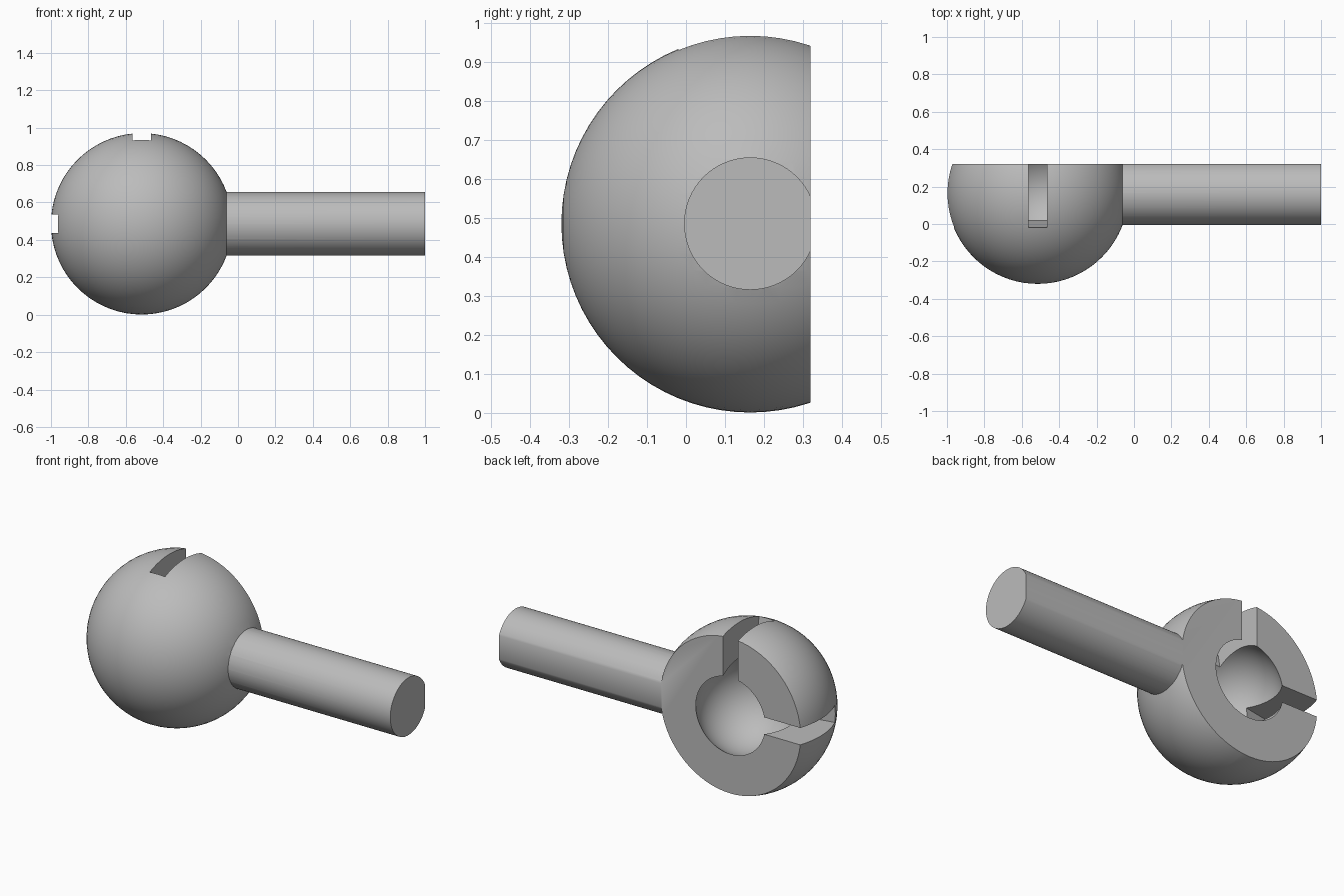
import bpy
import bmesh
from math import pi
from mathutils import Matrix, Vector

if "Cube" in bpy.data.objects:
    bpy.data.objects.remove(bpy.data.objects["Cube"], do_unlink=True)

CENTER = Vector((-0.515, 0.165, 0.486))
BALL_R, CAVITY_R, ROD_R = 0.485, 0.275, 0.17
BACK_Y = 0.32

grey = bpy.data.materials.new("plain grey")
grey.use_nodes = True
colour = (0.5, 0.5, 0.5, 1.0)
grey.diffuse_color = colour
grey.node_tree.nodes["Principled BSDF"].inputs["Base Color"].default_value = colour


def make_object(name, bm):
    bmesh.ops.recalc_face_normals(bm, faces=bm.faces)
    mesh = bpy.data.meshes.new(name)
    bm.to_mesh(mesh)
    bm.free()
    obj = bpy.data.objects.new(name, mesh)
    bpy.context.collection.objects.link(obj)
    mesh.materials.append(grey)
    return obj


def sphere(name, radius):
    # poles lie along y so the open end has a clean rim
    bm = bmesh.new()
    place = Matrix.Translation(CENTER) @ Matrix.Rotation(pi / 2, 4, 'X')
    bmesh.ops.create_uvsphere(bm, u_segments=72, v_segments=40, radius=radius, matrix=place)
    return make_object(name, bm)


def rod(name, x0, x1):
    bm = bmesh.new()
    place = Matrix.Translation((0.5 * (x0 + x1), CENTER.y, CENTER.z)) @ Matrix.Rotation(pi / 2, 4, 'Y')
    bmesh.ops.create_cone(bm, cap_ends=True, segments=64, radius1=ROD_R,
                          radius2=ROD_R, depth=x1 - x0, matrix=place)
    return make_object(name, bm)


def slot(name, angle):
    # wedge-ended slot pointing outwards, turned about the y axis
    profile = [(0, 0.064), (0.6, -0.048), (0.6, 0.5), (0, 0.5)]
    bm = bmesh.new()
    verts = [bm.verts.new((-0.05, y - CENTER.y, r)) for r, y in profile]
    face = bm.faces.new(verts)
    new = bmesh.ops.extrude_face_region(bm, geom=[face])["geom"]
    bmesh.ops.translate(bm, vec=(0.1, 0, 0),
                        verts=[g for g in new if isinstance(g, bmesh.types.BMVert)])
    bm.transform(Matrix.Translation(CENTER) @ Matrix.Rotation(angle, 4, 'Y'))
    return make_object(name, bm)


def combine(target, other, operation):
    mod = target.modifiers.new(operation.lower(), 'BOOLEAN')
    mod.operation = operation
    mod.solver = 'EXACT'
    mod.object = other
    bpy.context.view_layer.objects.active = target
    bpy.ops.object.modifier_apply(modifier=mod.name)
    bpy.data.objects.remove(other, do_unlink=True)


# ball joined to its rod
body = sphere("socket_ball_with_rod", BALL_R)
combine(body, rod("rod", -0.2, 1.0), 'UNION')

# flat back across ball and rod
bm = bmesh.new()
bmesh.ops.create_cube(bm, size=3.0, matrix=Matrix.Translation((0, BACK_Y + 1.5, 0.5)))
combine(body, make_object("back_cutter", bm), 'DIFFERENCE')

# round socket, then slots at top, bottom and right
combine(body, sphere("cavity_cutter", CAVITY_R), 'DIFFERENCE')
for angle in (0, pi, -pi / 2):
    combine(body, slot("slot_cutter", angle), 'DIFFERENCE')

bpy.ops.object.select_all(action='DESELECT')
body.select_set(True)
bpy.context.view_layer.objects.active = body
bpy.ops.object.shade_smooth_by_angle(angle=pi / 6)
